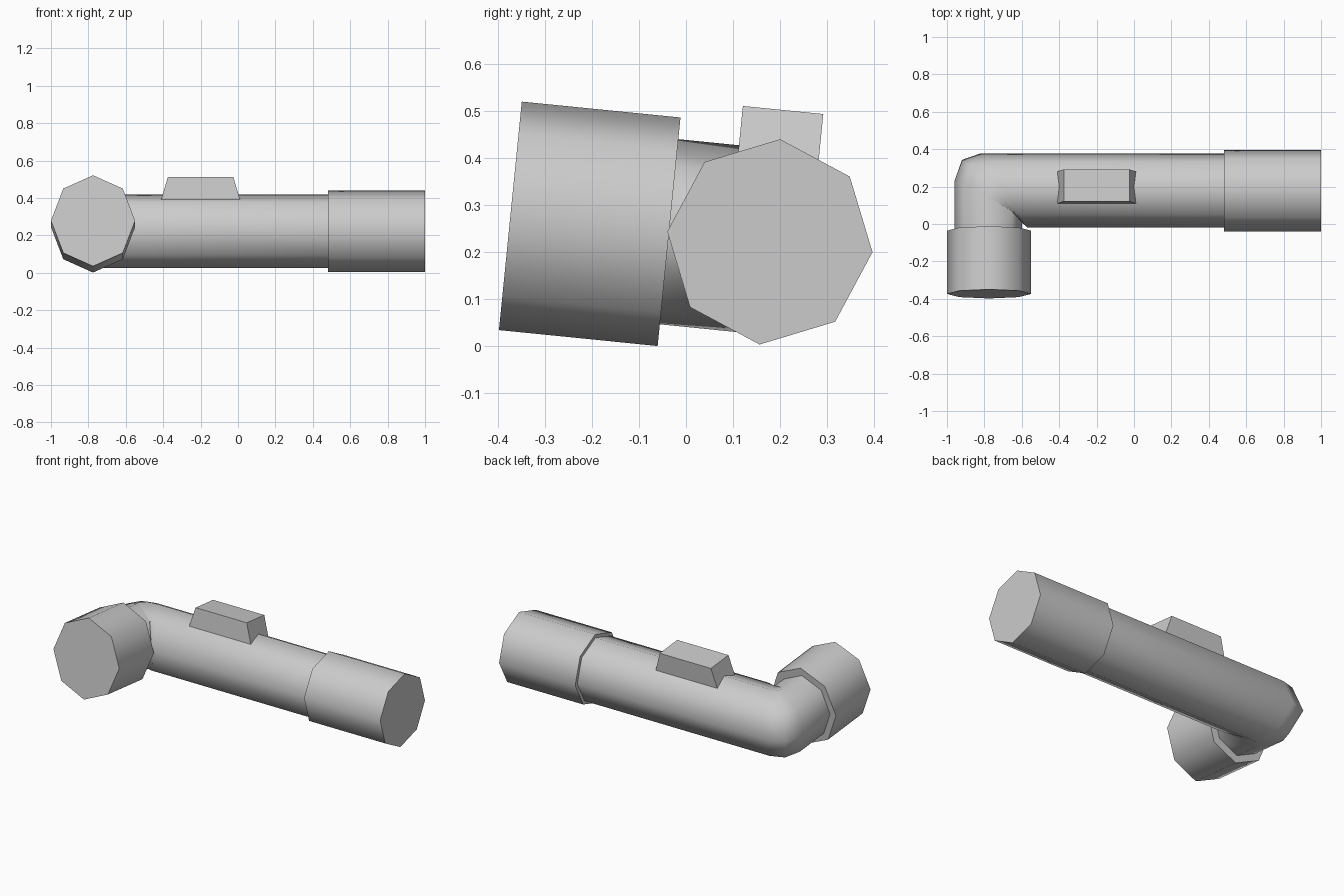
import bpy, bmesh, math
from mathutils import Vector, Matrix

cube = bpy.data.objects.get("Cube")
if cube:
    bpy.data.objects.remove(cube, do_unlink=True)

grey = bpy.data.materials.new("light grey")
grey.use_nodes = True
colour = (0.6, 0.6, 0.6, 1)
grey.diffuse_color = colour
grey.node_tree.nodes["Principled BSDF"].inputs["Base Color"].default_value = colour

# The whole pipe is tipped slightly about its long axis
TILT = Matrix.Translation((0, 0.1785, 0.2225)) @ Matrix.Rotation(math.radians(-5.72), 4, 'X')
SIDES = 8


def finish(name, bm, smooth):
    bmesh.ops.recalc_face_normals(bm, faces=bm.faces)
    bm.transform(TILT)
    mesh = bpy.data.meshes.new(name)
    bm.to_mesh(mesh)
    bm.free()
    mesh.materials.append(grey)
    ob = bpy.data.objects.new(name, mesh)
    bpy.context.collection.objects.link(ob)
    if smooth:
        bpy.ops.object.select_all(action='DESELECT')
        bpy.context.view_layer.objects.active = ob
        ob.select_set(True)
        bpy.ops.object.shade_smooth_by_angle(angle=math.radians(60))
    return ob


def pipe(name, sections, radius):
    """Skin octagonal rings, each given by its outer and inner point in plan."""
    bm = bmesh.new()
    rings = []
    for outer, inner in sections:
        a, b = Vector((*outer, 0)), Vector((*inner, 0))
        centre, half = (a + b) / 2, (a - b) / 2
        ring = []
        for i in range(SIDES):
            t = math.tau * i / SIDES
            ring.append(bm.verts.new(centre + half * math.cos(t)
                                     + Vector((0, 0, radius * math.sin(t)))))
        rings.append(ring)
    for r, s in zip(rings, rings[1:]):
        for i in range(SIDES):
            j = (i + 1) % SIDES
            bm.faces.new((r[i], r[j], s[j], s[i]))
    bm.faces.new(rings[0])
    bm.faces.new(rings[-1])
    return finish(name, bm, True)


# Main pipe with its elbow
pipe("bent_pipe", [
    ((-0.96, -0.30), (-0.60, -0.30)),
    ((-0.96, 0.05), (-0.60, -0.155)),
    ((-0.92, 0.165), (-0.59, -0.18)),
    ((-0.82, 0.20), (-0.57, -0.198)),
    ((0.60, 0.198), (0.60, -0.198)),
], 0.198)

# Wider collars on both ends
pipe("long_end_collar", [((x, 0.2195), (x, -0.2195)) for x in (0.48, 1.0)], 0.2195)
pipe("front_end_collar", [((-1.0, y), (-0.55, y)) for y in (-0.555, -0.2156)], 0.2443)

# Tapered block on top
bm = bmesh.new()
bmesh.ops.create_cube(bm, size=2)
for v in bm.verts:
    top = v.co.z > 0
    v.co = (-0.2 + v.co.x * (0.175 if top else 0.22), v.co.y * 0.086, 0.282 if top else 0.13)
finish("top_block", bm, False)
